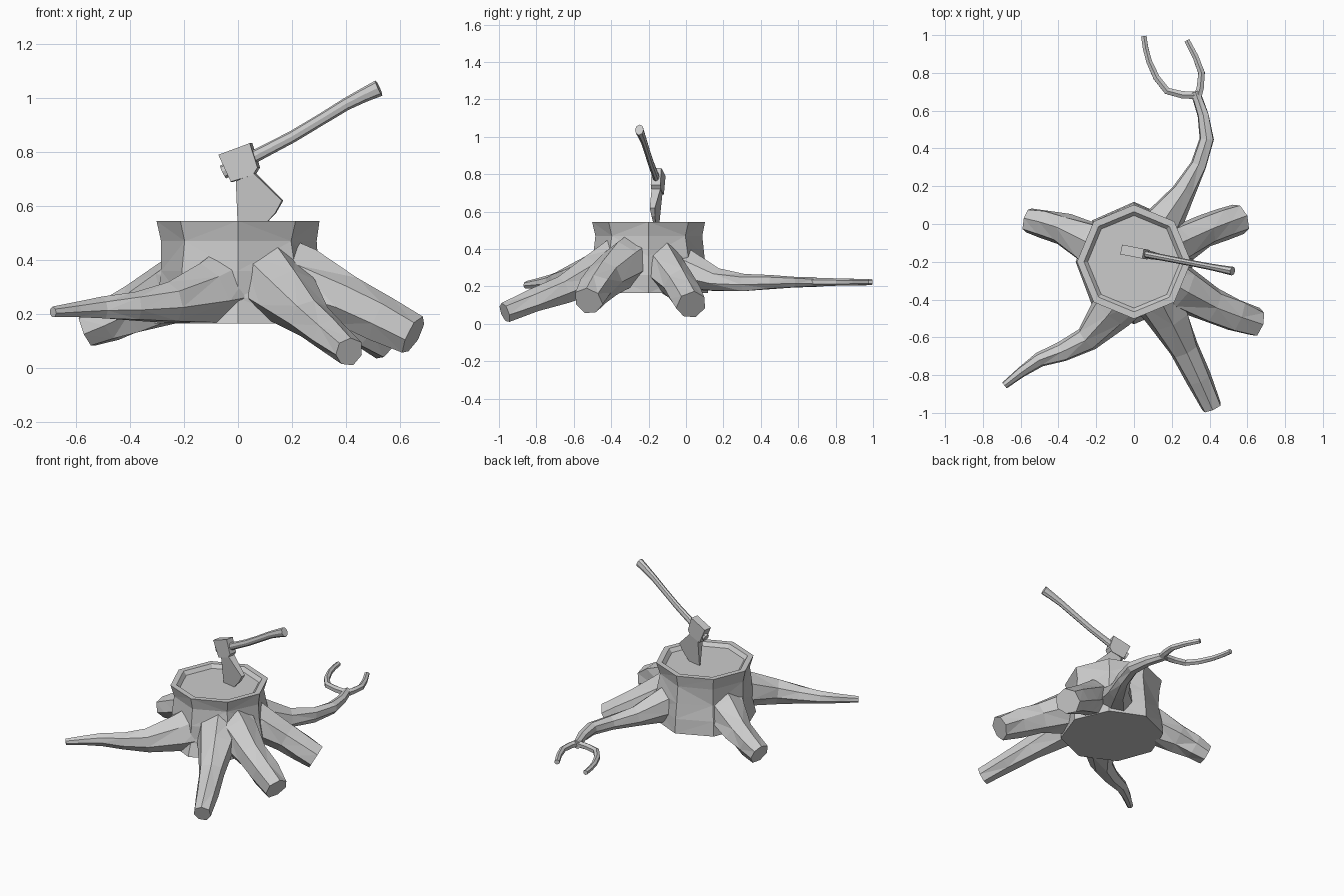
import bpy, bmesh, math, random
from mathutils import Vector

if "Cube" in bpy.data.objects:
    bpy.data.objects.remove(bpy.data.objects["Cube"])

random.seed(4)
UP = Vector((0, 0, 1))


def finish(name, bm, triangulate=False):
    if triangulate:
        bmesh.ops.triangulate(bm, faces=bm.faces[:])
    bmesh.ops.recalc_face_normals(bm, faces=bm.faces[:])
    mesh = bpy.data.meshes.new(name)
    bm.to_mesh(mesh)
    bm.free()
    ob = bpy.data.objects.new(name, mesh)
    bpy.context.scene.collection.objects.link(ob)
    return ob


def skin(bm, rings):
    """Join closed rings of points with quads and cap both ends."""
    rows = [[bm.verts.new(p) for p in r] for r in rings]
    n = len(rows[0])
    for a, b in zip(rows, rows[1:]):
        for i in range(n):
            j = (i + 1) % n
            bm.faces.new((a[i], a[j], b[j], b[i]))
    bm.faces.new(rows[0])
    bm.faces.new(rows[-1])


def smooth(points):
    """Add a Catmull-Rom midpoint between neighbouring stations."""
    v = [Vector(p) for p in points]
    v = [2 * v[0] - v[1]] + v + [2 * v[-1] - v[-2]]
    out = []
    for a, b, c, d in zip(v, v[1:], v[2:], v[3:]):
        out += [b, (9 * (b + c) - a - d) / 16]
    return out + [v[-2]]


def tube(name, stations, sides=7, rough=0.0, flat=1.0):
    """Loft a rough tube along smoothed (x, y, z, radius) stations."""
    path = smooth(stations)
    pts = [p.to_3d() for p in path]
    rings = []
    for i, c in enumerate(pts):
        t = (pts[min(i + 1, len(pts) - 1)] - pts[max(i - 1, 0)]).normalized()
        side = t.cross(UP).normalized()
        up = side.cross(t)
        ring = []
        for k in range(sides):
            a = math.pi / 2 + math.tau * k / sides
            r = path[i][3] * (1 + random.uniform(-rough, rough))
            ring.append(c + r * (side * math.cos(a) * flat + up * math.sin(a)))
        rings.append(ring)
    bm = bmesh.new()
    skin(bm, rings)
    return finish(name, bm, rough > 0)


# Eight-sided trunk with a recessed cut face
bm = bmesh.new()
rings = []
for z, r, rough in [(.165, .32, .04), (.26, .31, .06), (.36, .29, .05), (.47, .285, .03),
                    (.545, .302, 0), (.545, .265, 0), (.522, .245, 0)]:
    ring = []
    for k in range(8):
        a = math.tau * k / 8
        q = r * (1 + random.uniform(-rough, rough))
        ring.append(Vector((q * math.cos(a), q * math.sin(a) - .2, z)))
    rings.append(ring)
skin(bm, rings)
stump = finish("stump", bm, True)


def add_root(name, *stations, sides=7, rough=.1):
    """Grow a root or twig and merge it into the stump."""
    root = tube(name, stations, sides, rough)
    mod = stump.modifiers.new(name, 'BOOLEAN')
    mod.operation = 'UNION'
    mod.solver = 'EXACT'
    mod.object = root
    bpy.context.view_layer.objects.active = stump
    bpy.ops.object.modifier_apply(modifier=mod.name)
    bpy.data.objects.remove(root, do_unlink=True)


# Short thick roots
add_root("front_root", (.1, -.33, .34, .15), (.27, -.66, .18, .08), (.41, -.97, .06, .055))
add_root("right_front_root", (.08, -.24, .37, .16), (.41, -.43, .245, .105), (.65, -.52, .12, .08))
add_root("right_back_root", (.1, -.17, .38, .13), (.38, -.04, .21, .09), (.56, .03, .1, .08))
add_root("left_root", (-.08, -.19, .35, .15), (-.38, -.03, .215, .09), (-.56, .025, .14, .068))

# Long thin roots, the back one forked
add_root("front_left_root", (0, -.3, .32, .16), (-.25, -.61, .24, .075),
         (-.5, -.72, .222, .04), (-.685, -.855, .207, .02))
add_root("back_root", (.03, -.15, .35, .16), (.26, .165, .23, .063),
         (.385, .45, .222, .04), (.325, .7, .222, .025))
T = .223
add_root("left_twig", (.34, .68, T, .022), (.175, .705, T, .021), (.08, .86, T, .018),
         (.052, .995, T, .016), sides=6, rough=.04)
add_root("right_twig", (.33, .65, T, .024), (.358, .8, T, .02), (.28, .972, T, .016),
         sides=6, rough=.04)

# The axe stands in a plane turned slightly about z
TURN = math.radians(-11)


def axe_place(x, z, off=0):
    return Vector((x - off * math.sin(TURN),
                   -.148 + x * math.tan(TURN) + off * math.cos(TURN), z))


def plate(name, profile, thickness):
    """Prism of an (x, z) profile; half thickness follows the height."""
    bm = bmesh.new()
    skin(bm, [[axe_place(x, z, s * thickness(z)) for x, z in profile] for s in (-1, 1)])
    return finish(name, bm)


# Axe head block and blade tapering to its edge
plate("axe_head", [(-.068, .79), (.048, .833), (.077, .743), (.06, .715), (-.022, .69)],
      lambda z: .026)
plate("axe_blade", [(-.004, .692), (.062, .722), (.165, .62), (.14, .575), (.08, .51), (0, .51)],
      lambda z: .003 + .1 * (z - .51))

# Axe handle, slightly bowed and flared at the grip
handle = [(-.055, .726, .026), (.2, .856, .022), (.4, .977, .023), (.522, 1.037, .031)]
tube("axe_handle", [(*axe_place(x, z), r) for x, z, r in handle], 8, flat=.75)
